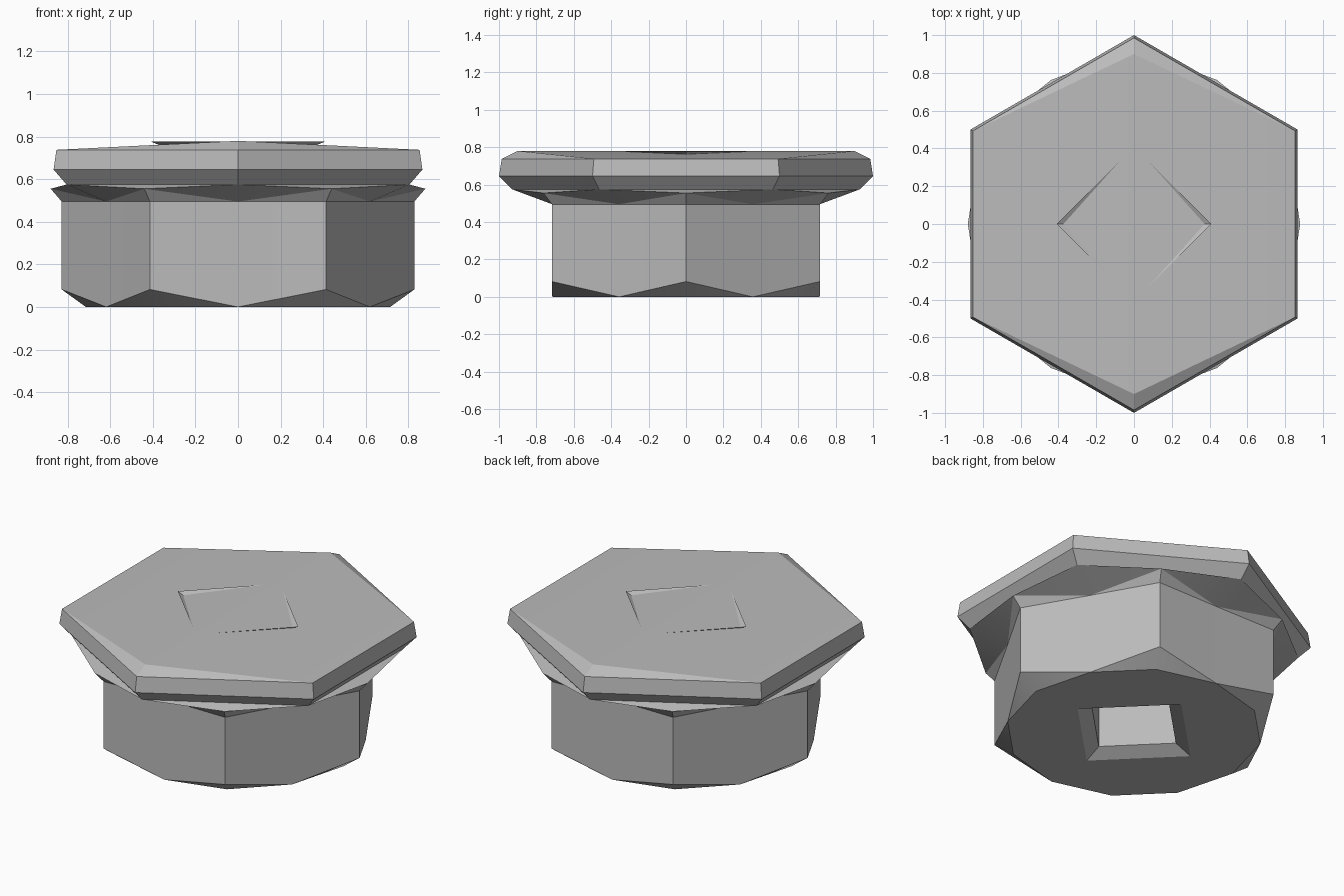
import bpy, bmesh
from math import sin, cos, pi

cube = bpy.data.objects.get("Cube")
if cube:
    bpy.data.objects.remove(cube)

grey = bpy.data.materials.new("steel_grey")
grey.use_nodes = True
colour = (0.5, 0.5, 0.5, 1)
grey.diffuse_color = colour
grey.node_tree.nodes["Principled BSDF"].inputs["Base Color"].default_value = colour


def finish(bm, name):
    mesh = bpy.data.meshes.new(name)
    bm.to_mesh(mesh)
    bm.free()
    mesh.materials.append(grey)
    obj = bpy.data.objects.new(name, mesh)
    bpy.context.collection.objects.link(obj)
    bpy.ops.object.select_all(action='DESELECT')
    obj.select_set(True)
    bpy.context.view_layer.objects.active = obj
    bpy.ops.object.shade_smooth_by_angle(angle=pi / 9)


def ring(bm, count, radii, heights):
    """Ring whose points alternate between two radii and two heights."""
    return [bm.verts.new((radii[i % 2] * cos(2 * pi * i / count),
                          radii[i % 2] * sin(2 * pi * i / count),
                          heights[i % 2])) for i in range(count)]


def skin(bm, low, high):
    """Triangles fanning from the even points to the odd ones beside them."""
    n = len(low)
    for i in range(0, n, 2):
        for j in (i - 1, (i + 1) % n):
            bm.faces.new((low[i], low[j], high[j]))
            bm.faces.new((low[i], high[j], high[i]))


# Body: even points are shank corners, odd points are head corners
bm = bmesh.new()
SHANK, HEAD = 0.715, 0.866
rings = [ring(bm, 12, *spec) for spec in (
    ((SHANK, SHANK), (0, 0)),              # bottom face
    ((0.828, SHANK), (0.082, 0)),          # corner chamfer
    ((0.828, SHANK), (0.495, 0.495)),      # shank
    ((0.88, SHANK), (0.555, 0.495)),       # flared collar
    ((0.93 * HEAD, 0.93), (0.575, 0.575)),  # neck under the head
    ((HEAD, 1.0), (0.645, 0.645)),         # head rim
    ((0.985 * HEAD, 0.985), (0.738, 0.738)),
)]
for low, high in zip(rings, rings[1:]):
    skin(bm, low, high)

# Shallow ridged roof of the head
top = rings[-1]
back, front = (bm.verts.new((0, y, 0.78)) for y in (0.9, -0.9))
bm.faces.new((back, front, top[11], top[0], top[1]))
bm.faces.new((front, back, top[5], top[6], top[7]))
for ridge, start in ((back, 1), (front, 7)):
    for i in (start, start + 2):
        bm.faces.new((ridge, top[i], top[i + 1], top[i + 2]))

# Bottom face with the square socket opening
mouth = ring(bm, 4, (0.41, 0.41), (0, 0))
edges = []
for loop in (rings[0], mouth):
    for a, b in zip(loop, loop[1:] + loop[:1]):
        edges.append(bm.edges.get((a, b)) or bm.edges.new((a, b)))
bmesh.ops.triangle_fill(bm, edges=edges, use_beauty=True, normal=(0, 0, -1))
bmesh.ops.remove_doubles(bm, verts=bm.verts, dist=0.0001)
bmesh.ops.dissolve_degenerate(bm, edges=bm.edges, dist=0.0001)
bmesh.ops.recalc_face_normals(bm, faces=bm.faces)
finish(bm, "hex_body")

# Square socket running up through the body, flared at both ends
bm = bmesh.new()
tube = [ring(bm, 4, (r, r), (z, z)) for r, z in
        ((0.41, 0), (0.305, 0.045), (0.305, 0.733), (0.41, 0.777))]
for low, high in zip(tube, tube[1:]):
    for i in range(4):
        bm.faces.new((low[i], high[i], high[i - 1], low[i - 1]))
bmesh.ops.reverse_faces(bm, faces=[f for f in bm.faces
                                   if f.normal.dot(f.calc_center_median()) > 0])
bm.normal_update()
for f in bm.faces:
    c = f.calc_center_median()
    if f.normal.x * c.x + f.normal.y * c.y > 0:
        f.normal_flip()
finish(bm, "square_socket")
